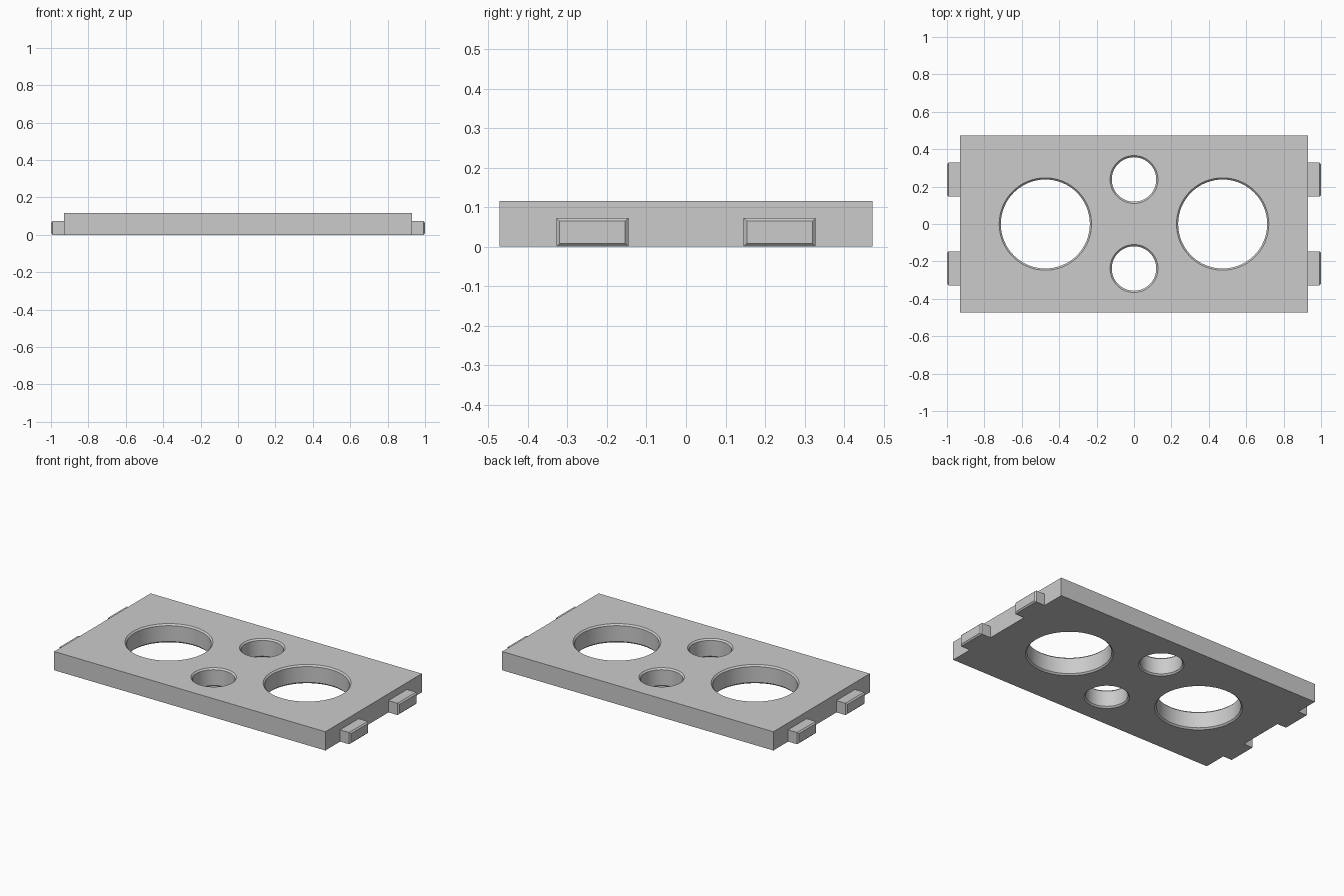
import bpy, bmesh, math

if "Cube" in bpy.data.objects:
    bpy.data.objects.remove(bpy.data.objects["Cube"], do_unlink=True)

HALF_X, HALF_Y, HEIGHT = 0.93, 0.472, 0.116
CHAMFER = 0.009

grey = bpy.data.materials.new("plain grey")
grey.use_nodes = True
colour = (0.6, 0.6, 0.6, 1)
grey.diffuse_color = colour
grey.node_tree.nodes["Principled BSDF"].inputs["Base Color"].default_value = colour


def add_object(name, bm):
    bmesh.ops.recalc_face_normals(bm, faces=bm.faces)
    mesh = bpy.data.meshes.new(name)
    bm.to_mesh(mesh)
    bm.free()
    mesh.materials.append(grey)
    obj = bpy.data.objects.new(name, mesh)
    bpy.context.collection.objects.link(obj)
    return obj


def box(low, high):
    bm = bmesh.new()
    bmesh.ops.create_cube(bm, size=1)
    for v in bm.verts:
        v.co = [a if c < 0 else b for c, a, b in zip(v.co, low, high)]
    return bm


# Hole cutter: a lathed plug that flares at both plate surfaces
def hole_cutter(x, y, radius):
    bm = bmesh.new()
    over = 0.01
    wide = radius + CHAMFER + over
    levels = [(wide, -over), (radius, CHAMFER),
              (radius, HEIGHT - CHAMFER), (wide, HEIGHT + over)]
    sides = 64
    rings = []
    for r, z in levels:
        rings.append([bm.verts.new((x + r * math.cos(a), y + r * math.sin(a), z))
                      for a in (math.tau * i / sides for i in range(sides))])
    for lower, upper in zip(rings, rings[1:]):
        for i in range(sides):
            j = (i + 1) % sides
            bm.faces.new((lower[i], lower[j], upper[j], upper[i]))
    bm.faces.new(rings[0])
    bm.faces.new(rings[-1])
    obj = add_object("hole_cutter", bm)
    obj.hide_render = True
    return obj


# Plate with two large and two small chamfered holes
plate = add_object("plate", box((-HALF_X, -HALF_Y, 0), (HALF_X, HALF_Y, HEIGHT)))
cutters = []
for s in (-1, 1):
    cutters.append(hole_cutter(s * 0.474, 0, 0.238))
    cutters.append(hole_cutter(0, s * 0.238, 0.119))
for cutter in cutters:
    mod = plate.modifiers.new("hole", 'BOOLEAN')
    mod.operation = 'DIFFERENCE'
    mod.solver = 'EXACT'
    mod.object = cutter
bpy.context.view_layer.objects.active = plate
for obj in bpy.context.selected_objects:
    obj.select_set(False)
plate.select_set(True)
for mod in list(plate.modifiers):
    bpy.ops.object.modifier_apply(modifier=mod.name)
for cutter in cutters:
    bpy.data.objects.remove(cutter, do_unlink=True)
bpy.ops.object.shade_smooth_by_angle(angle=math.radians(30))

# End tabs, each with a chamfered outer face
for side, sx in (("right", -1), ("left", 1)):
    for end, sy in (("front", -1), ("back", 1)):
        bm = box((HALF_X, 0.146, 0), (1, 0.328, 0.073))
        outer = [e for e in bm.edges if all(v.co.x > 0.99 for v in e.verts)]
        bmesh.ops.bevel(bm, geom=outer, offset=0.008, segments=1, affect='EDGES')
        for v in bm.verts:
            v.co.x *= sx
            v.co.y *= sy
        add_object(f"{end}_{side}_tab", bm)
